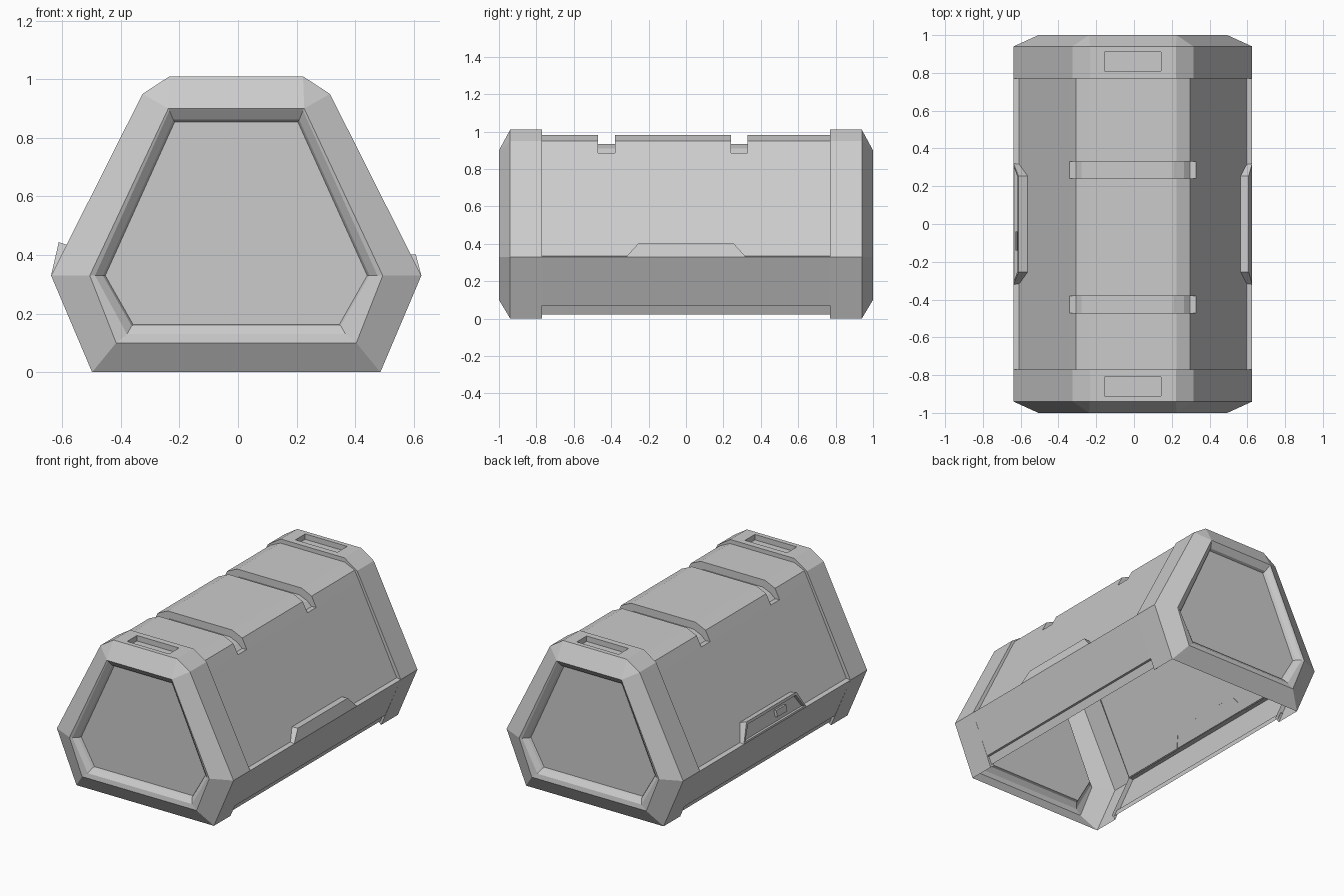
import bpy, bmesh
from mathutils import Vector

if "Cube" in bpy.data.objects:
    bpy.data.objects.remove(bpy.data.objects["Cube"])

CX = -0.006  # slight sideways offset of the symmetric profiles


def make(name, bm, centre=Vector((CX, 0, 0.45))):
    bmesh.ops.remove_doubles(bm, verts=bm.verts, dist=0.0005)
    bmesh.ops.recalc_face_normals(bm, faces=bm.faces)
    if sum(f.normal.dot(f.calc_center_median() - centre) * f.calc_area() for f in bm.faces) < 0:
        bmesh.ops.reverse_faces(bm, faces=bm.faces)
    me = bpy.data.meshes.new(name)
    bm.to_mesh(me)
    bm.free()
    ob = bpy.data.objects.new(name, me)
    bpy.context.collection.objects.link(ob)
    return ob


def mirrored(half):
    return half + [(-x, z) for x, z in reversed(half)]


def loft(bm, sections, closed=False, fill=False):
    """Skin a list of (y, [(x, z), ...]) sections."""
    rings = [[bm.verts.new((x + CX, y, z)) for x, z in pts] for y, pts in sections]
    n = len(rings[0])
    for a, b in zip(rings, rings[1:]):
        for i in range(n if closed else n - 1):
            j = (i + 1) % n
            bm.faces.new((a[i], a[j], b[j], b[i]))
    if fill:
        bm.faces.new(rings[-1])


# Profiles (right halves, bottom to top)
body = mirrored([(.605, .33), (.335, .885), (.335, .885), (.302, .95), (.23, .983)])
groove = mirrored([(.605, .33), (.335, .885), (.302, .883), (.272, .91), (.215, .935)])
lower = [(.60, .335), (.632, .33), (.52, .07), (.505, .07), (.485, .022)]
cap_in = mirrored([(.465, .02), (.60, .33), (.30, .94), (.22, .98), (.15, .98), (.15, .98)])
cap_out = mirrored([(.492, 0), (.632, .33), (.32, .95), (.228, 1.01), (.15, 1.01), (.15, 1.01)])
cap_slot = mirrored([(.492, 0), (.632, .33), (.32, .95), (.228, 1.01), (.15, 1.01), (.15, .975)])


def end_ring(bottom, side, top):
    return mirrored([bottom, side, top, top])


# Upper body with two strap grooves
bm = bmesh.new()
sections = [(-.775, body)]
for y0, y1 in ((-.47, -.38), (.24, .33)):
    sections += [(y0, body), (y0, groove), (y1, groove), (y1, body)]
loft(bm, sections + [(.775, body)])
make("upper_body", bm)

# Lower side skirts, open underneath
bm = bmesh.new()
for s in (1, -1):
    pts = [(s * x, z) for x, z in lower]
    loft(bm, [(-.775, pts), (.775, pts)])
make("lower_skirts", bm)

# End caps: slotted collar, bevelled face and recessed panel
outer8 = mirrored([(.492, 0), (.632, .33), (.32, .95), (.228, 1.01)])
for name, s in (("front_cap", -1), ("back_cap", 1)):
    bm = bmesh.new()
    loft(bm, [(s * y, p) for y, p in (
        (.77, cap_in), (.77, cap_out), (.81, cap_out), (.81, cap_slot),
        (.91, cap_slot), (.91, cap_out), (.94, cap_out))])
    loft(bm, [(s * y, p) for y, p in (
        (.94, outer8),
        (1.0, end_ring((.41, .10), (.50, .33), (.232, .90))),
        (.995, end_ring((.373, .13), (.482, .33), (.228, .893))),
        (.972, end_ring((.357, .158), (.455, .33), (.215, .862))),
        (.955, end_ring((.352, .163), (.447, .33), (.21, .855))))],
        closed=True, fill=True)
    # drop the bottom bridging strip only where it is degenerate
    make(name, bm, Vector((CX, s * .6, .45)))


# Raised trapezoid guards on each side
def guard(name, s, ztop, zin, xtop, recess):
    bm = bmesh.new()
    xin = .605 - (zin - .33) * .489
    out = [(.632, -.32, .33), (.632, .32, .33), (xtop, .255, ztop), (xtop, -.255, ztop)]
    inn = [(.600, -.32, .33), (.600, .32, .33), (xin, .255, zin), (xin, -.255, zin)]
    o, i = [[bm.verts.new((s * x + CX, y, z)) for x, y, z in p] for p in (out, inn)]
    face = bm.faces.new(o)
    for k in range(4):
        bm.faces.new((o[k], o[(k + 1) % 4], i[(k + 1) % 4], i[k]))
    bmesh.ops.recalc_face_normals(bm, faces=bm.faces)
    if face.normal.x * s < 0:
        bmesh.ops.reverse_faces(bm, faces=bm.faces)
    if recess:
        bmesh.ops.inset_region(bm, faces=[face], thickness=.02)
        bmesh.ops.inset_region(bm, faces=[face], thickness=.002, depth=-.02)
    make(name, bm, Vector((s * .56, 0, .36)))


guard("right_guard", 1, .402, .40, .613, False)
guard("left_latch_plate", -1, .444, .428, .606, True)

# Small latch button in the left recess
bpy.ops.mesh.primitive_cube_add(size=1, location=(-.612, -.09, .385), rotation=(0, .22, 0))
button = bpy.context.object
button.name = "latch_button"
button.scale = (.022, .10, .04)
